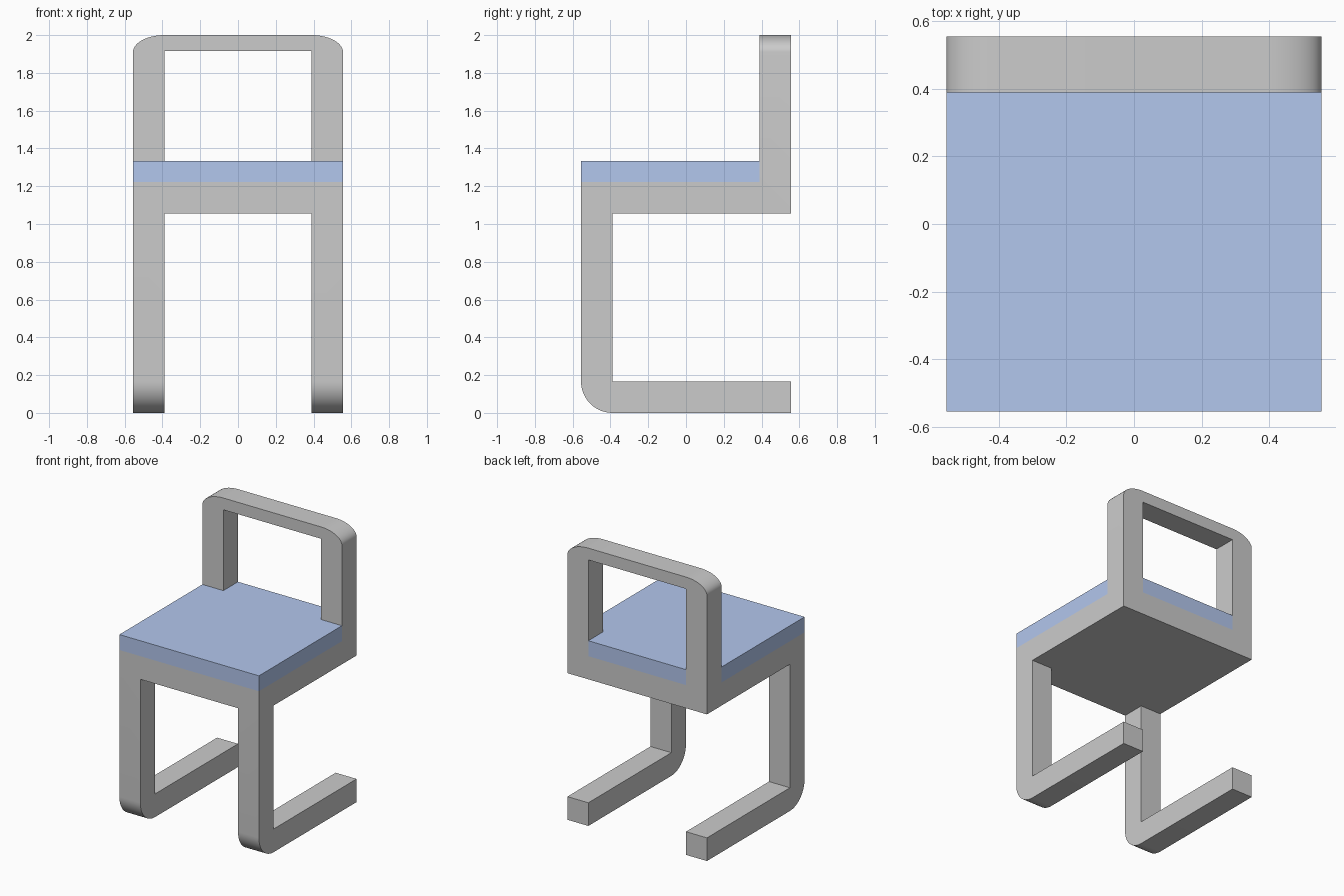
import bpy, bmesh
from math import sin, cos, pi, radians

if "Cube" in bpy.data.objects:
    bpy.data.objects.remove(bpy.data.objects["Cube"])

W, I, T = 0.5556, 0.3889, 0.1667      # half width, inner half width, bar thickness
SLAB0, SLAB1, SEAT, WIN = 1.0556, 1.2222, 1.3333, 1.915
ROUND_H = 0.09                        # height of the rounded top corners


def arc(cx, cz, rx, rz, a0, a1, n=14):
    steps = [radians(a0 + (a1 - a0) * i / n) for i in range(n + 1)]
    return [(cx + rx * cos(a), cz + rz * sin(a)) for a in steps]


def extrude(name, pts, place, lo, hi):
    """Extrude a 2D outline; place(u, v, d) maps it into space."""
    bm = bmesh.new()
    face = bm.faces.new([bm.verts.new(place(u, v, lo)) for u, v in pts])
    a, b = place(0, 0, lo), place(0, 0, hi)
    shift = [q - p for p, q in zip(a, b)]
    geom = bmesh.ops.extrude_face_region(bm, geom=[face])["geom"]
    verts = [g for g in geom if isinstance(g, bmesh.types.BMVert)]
    bmesh.ops.translate(bm, vec=shift, verts=verts)
    bmesh.ops.recalc_face_normals(bm, faces=bm.faces[:])
    mesh = bpy.data.meshes.new(name)
    bm.to_mesh(mesh)
    bm.free()
    ob = bpy.data.objects.new(name, mesh)
    bpy.context.collection.objects.link(ob)
    return ob


def side(u, v, d):
    return (d, u, v)


def front(u, v, d):
    return (u, d, v)


def top(u, v, d):
    return (u, v, d)


def combine(ob, tool, operation):
    tool.hide_render = True
    bpy.context.view_layer.objects.active = ob
    mod = ob.modifiers.new("shape", 'BOOLEAN')
    mod.operation, mod.solver, mod.object = operation, 'EXACT', tool
    bpy.ops.object.modifier_apply(modifier=mod.name)
    bpy.data.objects.remove(tool)


# chair frame: S-shaped side profile with rounded heel
profile = arc(-I, T, T, T, 180, 270) + [
    (W, 0), (W, T), (-I, T), (-I, SLAB0), (W, SLAB0),
    (W, 2.1), (I, 2.1), (I, SLAB1), (-W, SLAB1)]
frame = extrude("chair_frame", profile, side, -0.8, 0.8)

# trim to the front silhouette: rounded top corners, gap between the legs
silhouette = [(W, -0.2)] + arc(I, 2 - ROUND_H, T, ROUND_H, 0, 90) + \
    arc(-I, 2 - ROUND_H, T, ROUND_H, 90, 180) + \
    [(-W, -0.2), (-I, -0.2), (-I, SLAB0), (I, SLAB0), (I, -0.2)]
combine(frame, extrude("trim", silhouette, front, -0.8, 0.8), 'INTERSECT')

# opening in the backrest
window = [(-I, SLAB1), (I, SLAB1), (I, WIN), (-I, WIN)]
combine(frame, extrude("window_cutter", window, front, 0.2, 0.8), 'DIFFERENCE')

bpy.ops.object.select_all(action='DESELECT')
frame.select_set(True)
bpy.context.view_layer.objects.active = frame
bpy.ops.object.shade_smooth_by_angle(angle=radians(30))

# seat cushion, notched around the back posts
seat = extrude("seat_cushion", [(-W, -W), (W, -W), (W, I), (I, I), (I, W),
                                (-I, W), (-I, I), (-W, I)], top, SLAB1, SEAT)
blue = bpy.data.materials.new("seat_blue")
blue.diffuse_color = (0.45, 0.57, 0.85, 1)
blue.use_nodes = True
blue.node_tree.nodes["Principled BSDF"].inputs["Base Color"].default_value = blue.diffuse_color
seat.data.materials.append(blue)
